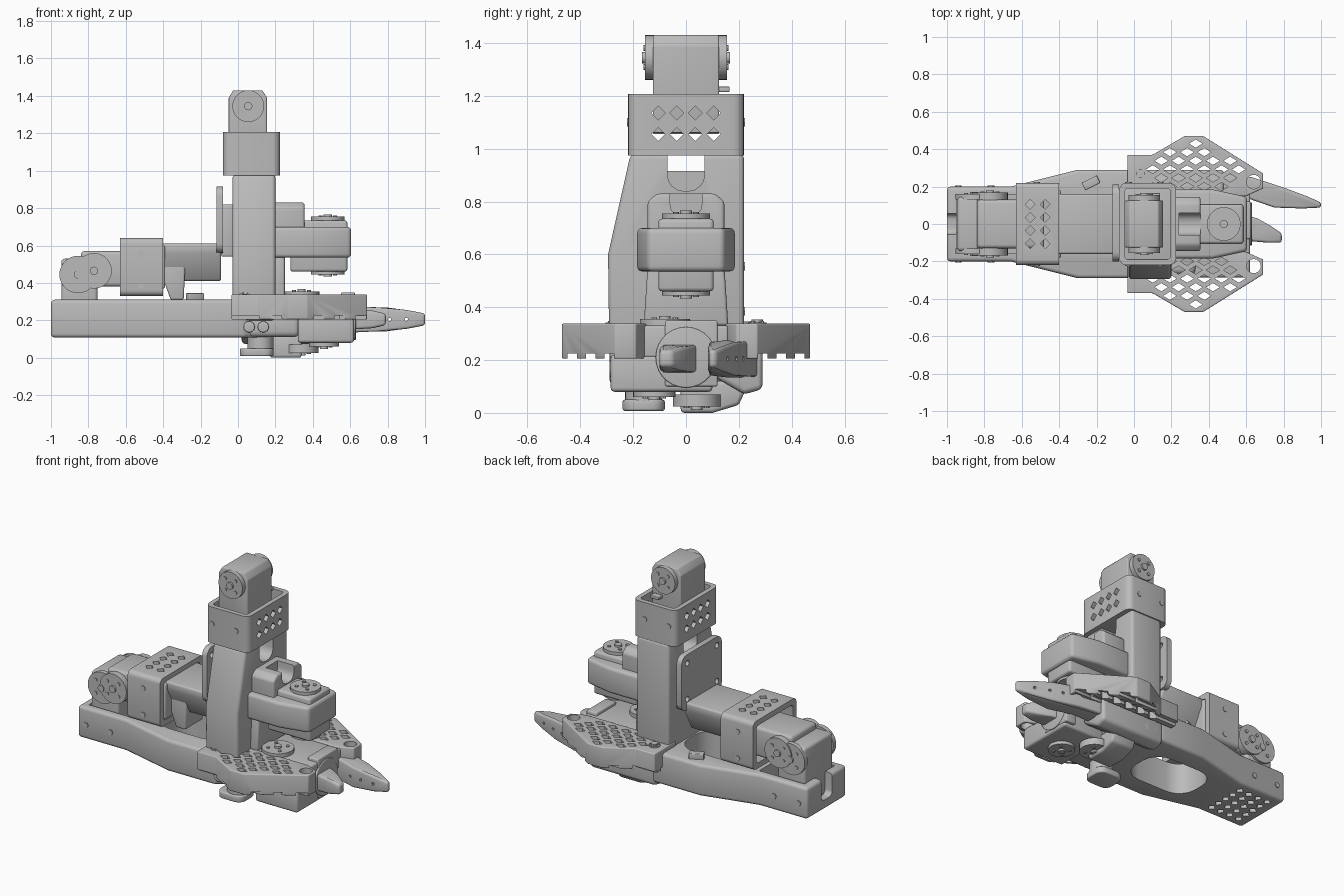
import bpy, bmesh, math
from mathutils import Vector

if "Cube" in bpy.data.objects:
    bpy.data.objects.remove(bpy.data.objects["Cube"])

grey = bpy.data.materials.new("light grey plastic")
grey.use_nodes = True
grey.diffuse_color = (0.5, 0.5, 0.5, 1)
grey.node_tree.nodes["Principled BSDF"].inputs["Base Color"].default_value = grey.diffuse_color
parts = []


def place(axis, a, b, t):
    return {"x": (t, a, b), "y": (a, t, b), "z": (a, b, t)}[axis]


def add_prism(bm, axis, pts, lo, hi):
    low, high = [[bm.verts.new(place(axis, a, b, t)) for a, b in pts] for t in (lo, hi)]
    faces = [bm.faces.new(low), bm.faces.new(high)]
    for i in range(len(pts)):
        j = (i + 1) % len(pts)
        faces.append(bm.faces.new((low[i], low[j], high[j], high[i])))
    bmesh.ops.recalc_face_normals(bm, faces=faces)


def mesh_object(label, items, shape=None):
    bm = bmesh.new()
    for item in items:
        add_prism(bm, *item)
    if shape:
        for v in bm.verts:
            v.co = shape(v.co)
    me = bpy.data.meshes.new(label)
    bm.to_mesh(me)
    bm.free()
    ob = bpy.data.objects.new(label, me)
    bpy.context.collection.objects.link(ob)
    return ob


def make(name, solids, bevel=0.0, cuts=(), shape=None):
    """Object from prisms, bevelled, then cut by other prisms."""
    ob = mesh_object(name, solids, shape)
    if bevel:
        m = ob.modifiers.new("round", "BEVEL")
        m.width, m.segments, m.limit_method = bevel, 3, "ANGLE"
    cutter = None
    if cuts:
        cutter = mesh_object(name + "_cutter", cuts)
        cutter.hide_render = True
        m = ob.modifiers.new("cut", "BOOLEAN")
        m.object, m.operation, m.solver, m.use_self = cutter, "DIFFERENCE", "EXACT", True
    # bake the modifiers and drop the cutter
    dg = bpy.context.evaluated_depsgraph_get()
    baked = bpy.data.meshes.new_from_object(ob.evaluated_get(dg))
    ob.modifiers.clear()
    ob.data = baked
    if cutter:
        bpy.data.objects.remove(cutter)
    ob.data.materials.clear()
    ob.data.materials.append(grey)
    parts.append(ob)


def rect(a0, a1, b0, b1):
    return [(a0, b0), (a1, b0), (a1, b1), (a0, b1)]


def ring(a, b, r, n=28, rb=None):
    return [(a + r * math.cos(i * math.tau / n), b + (rb or r) * math.sin(i * math.tau / n)) for i in range(n)]


def rounded(a0, a1, b0, b1, r):
    out = []
    for ca, cb, q in ((a1 - r, b1 - r, 0), (a0 + r, b1 - r, 1), (a0 + r, b0 + r, 2), (a1 - r, b0 + r, 3)):
        for k in range(5):
            t = (q + k / 4) * math.pi / 2
            out.append((ca + r * math.cos(t), cb + r * math.sin(t)))
    return out


def box(name, x, y, z, bevel=0.01):
    make(name, [("z", rect(*x, *y), *z)], bevel)


def horn(name, axis, a, b, t0, t1, r):
    """Servo disc with hub and screws, outer face at t1."""
    d = 0.012 if t1 > t0 else -0.012
    items = [(axis, ring(a, b, r), t0, t1), (axis, ring(a, b, 0.022, 16), t1, t1 + d)]
    for i in range(4):
        t = math.pi / 4 + i * math.pi / 2
        items.append((axis, ring(a + r * .6 * math.cos(t), b + r * .6 * math.sin(t), 0.011, 8), t1, t1 + d / 2))
    make(name, items)


# Lower arm: open channel with a perforated floor and a notched end
arm = [(-1, -.2), (-.66, -.2), (-.3, -.29), (.03, -.29), (.17, -.2),
       (.17, .2), (.03, .29), (-.3, .29), (-.66, .2), (-1, .2)]
cuts = [("z", rect(-.95, -.63, -.155, .155), .15, .4),
        ("z", rounded(-.5, -.04, -.155, .155, .12), 0, .4),
        ("x", rounded(-.055, .055, .17, .4, .03), -1.1, -.93)]
cuts += [("z", ring(-.92 + i * .07, j * .065, .024, 4), .05, .2) for i in range(4) for j in (-2, -1, 0, 1, 2)]
make("lower_arm", [("z", arm, .108, .31)], .02, cuts)
for s, side in ((-1, "right"), (1, "left")):
    for x in (-.94, -.765):
        make(side + "_arm_screw", [("y", ring(x, .2, .018, 6), s * .19, s * .206)])
    for x in (.06, .135):
        make(side + "_elbow_screw", [("y", ring(x, .165, .03, 16), s * .2, s * .29)], .005)

# Shoulder and elbow servos side by side
box("shoulder_servo", (-.945, -.75), (-.145, .145), (.155, .53), .02)
box("elbow_servo", (-.84, -.48), (-.13, .13), (.38, .57), .02)
for s, side in ((-1, "right"), (1, "left")):
    horn(side + "_shoulder_horn", "y", -.855, .445, s * .13, s * .16, .1)
    horn(side + "_elbow_horn", "y", -.77, .465, s * .12, s * .168, .095)

# Upper arm: clamp band, tapered web, mounting plate
cuts = [("x", rounded(-.185, .185, .365, .605, .02), -.7, -.3)]
cuts += [("z", ring(x, -.105 + j * .07, .026, 4), .5, .7) for x in (-.555, -.475) for j in range(4)]
make("upper_clamp", [("x", rounded(-.22, .22, .33, .64, .03), -.63, -.4)], 0, cuts)
for s, side in ((-1, "right"), (1, "left")):
    for z in (.385, .555):
        make(side + "_clamp_bolt", [("y", ring(-.52, z, .018, 6), s * .21, s * .224)])
box("upper_clamp_core", (-.43, -.39), (-.18, .18), (.37, .6), .01)
make("upper_arm", [("x", [(-.16, .61), (-.16, .56), (-.08, .41), (.08, .41), (.16, .56), (.16, .61)], -.42, -.09)], .012)
make("arm_leg", [("y", [(-.4, .56), (-.28, .56), (-.29, .31), (-.36, .31), (-.4, .42)], -.12, .06)], .01)
make("cable_socket", [("z", [(-.28, .22), (-.26, .18), (-.18, .22), (-.2, .26)], .3, .345)], .005)
cuts = [("x", ring(y, z, .018, 12), -.2, .0) for y in (-.15, .15) for z in (.63, .86)]
make("mounting_plate", [("x", rounded(-.2, .21, .56, .915, .05), -.115, -.08)], 0, cuts)
box("plate_block", (-.09, -.02), (-.14, .14), (.54, .82))

# Tower with flared right side and U-shaped opening under its clamp
tower = [(-.29, .2), (.22, .2), (.22, .98), (-.21, .98), (-.295, .6)]
cuts = [("x", rounded(-.07, .07, .84, 1.2, .06), -.2, .4)]
make("tower", [("x", tower, -.03, .2)], .02, cuts)
cuts = [("z", rounded(-.05, .195, -.19, .19, .02), 1.01, 1.3)]
cuts += [("x", ring(-.105 + j * .07, z, .026, 4), -.2, .3) for z in (1.055, 1.135) for j in range(4)]
make("tower_clamp", [("z", rounded(-.08, .225, -.22, .22, .04), .975, 1.208)], 0, cuts)
for s in (-1, 1):
    for x in (-.03, .14):
        make("clamp_screw", [("y", ring(x, 1.1, .018, 6), s * .21, s * .224)])
make("top_servo", [("y", [(-.05, 1.055), (.155, 1.055), (.155, 1.39), (.13, 1.43), (-.025, 1.43), (-.05, 1.39)], -.125, .125)], .006)
box("top_servo_tray", (-.055, .2), (-.19, .19), (1.06, 1.1), .004)
for s, side in ((-1, "right"), (1, "left")):
    horn(side + "_top_horn", "y", .055, 1.345, s * .12, s * .155, .085)
box("top_plug", (.08, .14), (.12, .165), (1.215, 1.235), .004)

# Wrist servo with its housing and bracket
outline = [(.18, -.185), (.42, -.185), (.605, -.145), (.605, .145), (.42, .185), (.18, .185)]
make("wrist_housing", [("z", outline, .535, .7)], .02)
box("wrist_servo", (.28, .585), (-.105, .105), (.46, .735), .015)
horn("wrist_upper_horn", "z", .48, 0, .72, .755, .09)
horn("wrist_lower_horn", "z", .48, 0, .47, .445, .09)
cuts = [("x", rounded(-.06, .06, .74, 1, .05), .24, .5)]
make("wrist_bracket", [("x", [(-.145, .6), (.145, .6), (.145, .8), (.11, .83), (-.11, .83), (-.145, .8)], .19, .355)], .012, cuts)
make("wrist_stem", [("x", [(-.16, .33), (.16, .33), (.145, .56), (-.145, .56)], .18, .25)], .012)
horn("turntable_horn", "z", .34, -.08, .33, .355, .095)

# Perforated wings on both sides, joined by a centre deck
wing = [(-.035, .15), (-.035, .37), (.1, .37), (.27, .47), (.37, .47), (.69, .27), (.69, .19), (.6, .15)]
field = [(.05, .15), (.05, .345), (.27, .47), (.37, .47), (.69, .27), (.69, .15)]


def inside(x, y):
    edges = zip(field, field[1:] + field[:1])
    return all(((b[0] - a[0]) * (y - a[1]) - (b[1] - a[1]) * (x - a[0])) /
               math.hypot(b[0] - a[0], b[1] - a[1]) < -.034 for a, b in edges)


for s, side in ((-1, "right"), (1, "left")):
    cuts = [("z", ring(.64, s * .225, .038, 16), .1, .5)]
    for row in range(6):
        for col in range(8):
            x, y = .1 + col * .092 + (row % 2) * .046, .2 + row * .046
            if inside(x, y) and math.hypot(x - .64, y - .225) > .09:
                cuts.append(("z", ring(x, s * y, .036, 4, .022), .1, .5))
    # shallow drain slots across the underside
    cuts += [("x", rect(s * y - .018, s * y + .018, .1, .225), -.2, .8) for y in (.29, .36, .43)]
    make(side + "_wing", [("z", [(x, s * y) for x, y in wing], .205, .338)], .006, cuts)
    horn(side + "_wing_bolt", "z", .035, s * .27, .33, .342, .035)
box("centre_deck", (0, .62), (-.16, .16), (.21, .33), .01)


def taper(start, length):
    """Thin the height progressively beyond start."""
    def shape(co):
        f = 1 - .55 * max(0, (co.x - start) / length) ** 2
        return Vector((co.x, co.y, .205 + (co.z - .205) * f))
    return shape


# Fixed jaw running on from the lower arm
jaw = [(.0, .13), (.0, .285), (.35, .285), (.63, .25), (.8, .195), (.92, .15), (1, .115),
       (1, .088), (.9, .083), (.75, .088), (.6, .14)]
cuts = [("y", ring(x, .205, .009, 8), 0, .3) for x in (.73, .81, .9)]
make("fixed_jaw", [("z", jaw, .135, .275)], .014, cuts, taper(.66, .34))
make("jaw_root", [("x", [(.1, .3), (.29, .28), (.29, .09), (.22, .07), (.1, .14)], .02, .48)], .02)

# Gripper servo, moving jaw and the linkage beneath
box("gripper_servo", (.32, .62), (-.285, .1), (.08, .22), .015)
make("gripper_face", [("x", ring(0, .21, .115), .6, .63)], .005)
box("gripper_face_plate", (.55, .625), (-.08, .12), (.1, .35), .008)
finger = [(.58, .05), (.66, .03), (.73, -.01), (.79, -.05), (.79, -.1), (.72, -.1), (.6, -.09)]
make("moving_jaw", [("z", finger, .15, .26)], .014, (), taper(.62, .19))
box("elbow_block", (.03, .33), (-.27, .2), (.11, .24), .03)
make("right_foot", [("z", rounded(.01, .19, -.24, -.08, .05), .008, .05)], .008)
make("foot_post", [("z", ring(.12, -.16, .07), .04, .13)])
make("linkage_body", [("x", [(-.02, .12), (.24, .12), (.2, .03), (.1, .0), (-.02, .0)], .17, .34)], .015)
horn("linkage_horn", "z", .34, .04, .07, .025, .09)
horn("gripper_horn", "z", .46, -.12, .09, .06, .08)

# Smooth the rounded edges
bpy.ops.object.select_all(action="DESELECT")
for ob in parts:
    ob.select_set(True)
bpy.context.view_layer.objects.active = parts[0]
bpy.ops.object.shade_smooth_by_angle(angle=math.radians(35))
